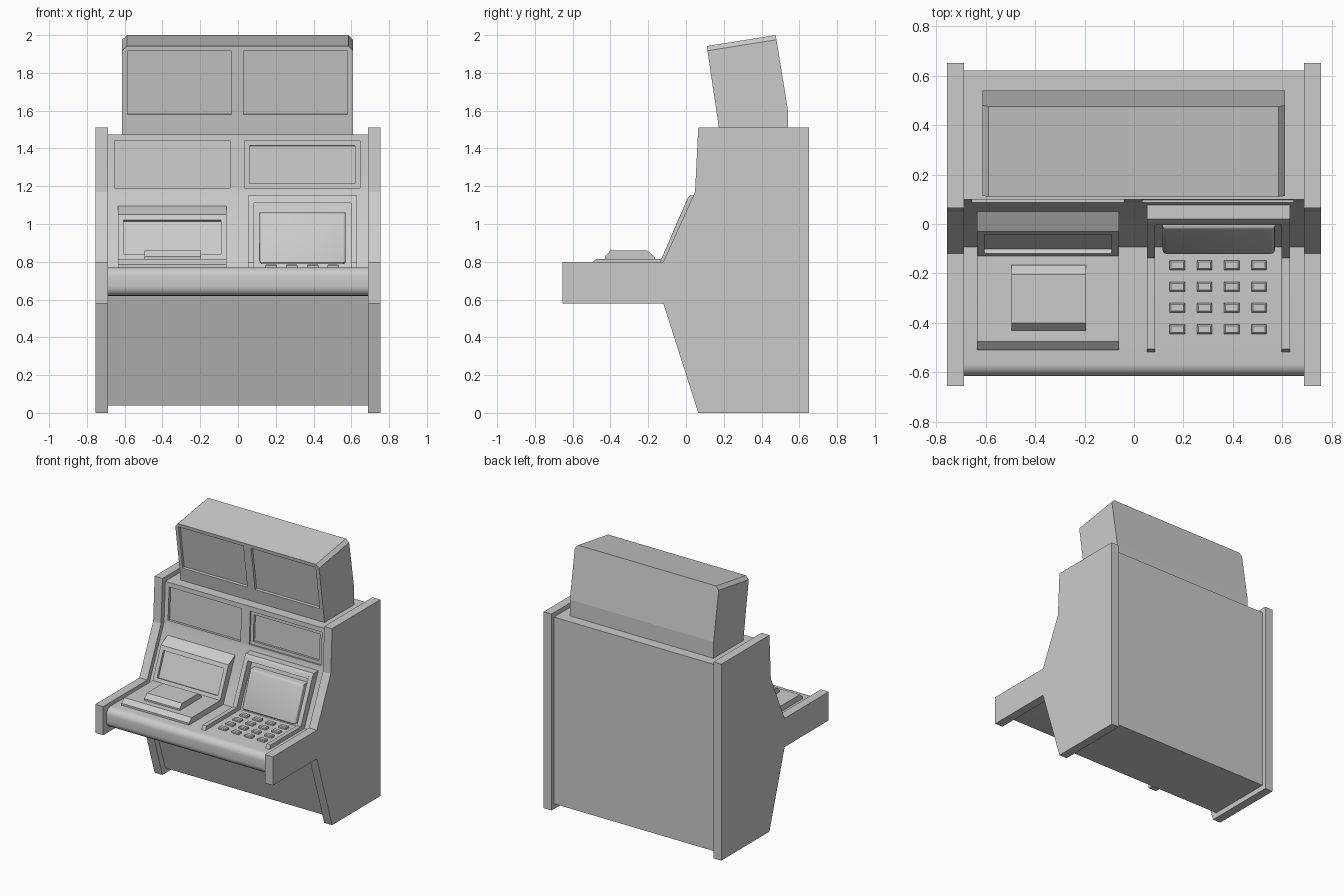
import bpy, bmesh, math
from mathutils import Vector

if "Cube" in bpy.data.objects:
    bpy.data.objects.remove(bpy.data.objects["Cube"], do_unlink=True)

grey = bpy.data.materials.new("light grey")
grey.use_nodes = True
COLOUR = (0.6, 0.6, 0.6, 1)
grey.diffuse_color = COLOUR
grey.node_tree.nodes["Principled BSDF"].inputs["Base Color"].default_value = COLOUR


def extrude(name, profile, x0, x1, bevel=0, pick=None, segments=1):
    """Extrude a (y, z) profile from x0 to x1, bevelling the edges that pick accepts."""
    bm = bmesh.new()
    base = bm.faces.new([bm.verts.new((x0, y, z)) for y, z in profile])
    side = bmesh.ops.extrude_face_region(bm, geom=[base])["geom"]
    for v in side:
        if isinstance(v, bmesh.types.BMVert):
            v.co.x = x1
    bmesh.ops.recalc_face_normals(bm, faces=bm.faces)
    if bevel:
        edges = [e for e in bm.edges if pick(e.verts[0].co, e.verts[1].co)]
        bmesh.ops.bevel(bm, geom=edges, offset=bevel, segments=segments,
                        profile=0.5, affect='EDGES')
    mesh = bpy.data.meshes.new(name)
    bm.to_mesh(mesh)
    bm.free()
    mesh.materials.append(grey)
    obj = bpy.data.objects.new(name, mesh)
    bpy.context.collection.objects.link(obj)
    return obj


def slab(p, q, z0, z1, inward, outward):
    """Profile of a slab lying along the line p-q between two heights."""
    p, q = Vector(p), Vector(q)
    a, b = (p.lerp(q, (z - p.y) / (q.y - p.y)) for z in (z0, z1))
    d = (q - p).normalized()
    n = Vector((-d.y, d.x))
    return [a - n * inward, a + n * outward, b + n * outward, b - n * inward]


def recess(obj, line, x0, x1, z0, z1, depth):
    """Cut a shallow window into a sloping face."""
    cutter = extrude("cutter", slab(*line, z0, z1, depth, 0.1), x0, x1)
    cutter.hide_render = True
    mod = obj.modifiers.new("window", 'BOOLEAN')
    mod.operation, mod.solver, mod.object = 'DIFFERENCE', 'EXACT', cutter
    bpy.context.view_layer.objects.active = obj
    bpy.ops.object.modifier_apply(modifier=mod.name)
    bpy.data.objects.remove(cutter, do_unlink=True)


def smooth(obj):
    bpy.ops.object.select_all(action='DESELECT')
    obj.select_set(True)
    bpy.context.view_layer.objects.active = obj
    bpy.ops.object.shade_smooth_by_angle(angle=math.radians(35))


# Side panels
side_profile = [(0.065, 0), (0.65, 0), (0.65, 1.51), (0.065, 1.51), (0.048, 1.17),
                (-0.12, 0.8), (-0.655, 0.8), (-0.655, 0.58), (-0.12, 0.58)]
for name, s in (("left_side_panel", 1), ("right_side_panel", -1)):
    extrude(name, side_profile, s * 0.688, s * 0.755)

# Cabinet body with a rounded shelf lip
waist, brow = (0.085, 1.17), (0.1, 1.475)
elbow = (-0.093, 0.77)
body = extrude("cabinet_body",
               [(0.1, 0.04), (0.62, 0.04), (0.62, 1.475), brow, waist, elbow,
                (-0.615, 0.77), (-0.615, 0.62), (-0.09, 0.62)],
               -0.69, 0.69, 0.05,
               lambda a, b: a.y < -0.6 and b.y < -0.6 and abs(a.x - b.x) > 1, 6)

# Upper display windows
upper = (waist, brow)
recess(body, upper, -0.655, -0.04, 1.19, 1.44, 0.02)
recess(body, upper, 0.035, 0.645, 1.19, 1.44, 0.012)
recess(body, upper, 0.06, 0.62, 1.215, 1.415, 0.03)
smooth(body)

# Leaning hood with two windows
front = ((0.18, 1.47), (0.11, 1.942))
hood = extrude("hood", [front[0], front[1], (0.475, 2), (0.54, 1.6), (0.54, 1.47)],
               -0.613, 0.61, 0.025,
               lambda a, b: abs(a.x - b.x) < 0.1 and min(a.z, b.z) > 1.9)
for x in (-0.585, 0.03):
    recess(hood, front, x, x + 0.55, 1.58, 1.915, 0.02)

# Left console: low platform running up into a sloped screen
slope = ((-0.13, 0.815), (-0.03, 1.05))
console = extrude("left_console",
                  [(-0.51, 0.765), (-0.51, 0.785), (-0.475, 0.815), *slope,
                   (0.05, 1.095), (0.1, 1.05), (0, 0.765)], -0.635, -0.06)
recess(console, slope, -0.605, -0.09, 0.84, 1.02, 0.02)
extrude("raised_pad", [(-0.43, 0.81), (-0.43, 0.828), (-0.4, 0.86), (-0.205, 0.86),
                       (-0.165, 0.825), (-0.165, 0.81)], -0.495, -0.195)

# Right console: bent rails, top bar and bulging screen
rail_profile = [(-0.52, 0.765), (-0.505, 0.8), (-0.137, 0.8), (0.008, 1.135),
                (0.02, 1.15), (0.08, 1.15), (-0.05, 0.765)]
for name, x in (("left_rail", 0.597), ("right_rail", 0.052)):
    extrude(name, rail_profile, x, x + 0.033)
extrude("rail_top_bar", [(-0.005, 1.11), (0.008, 1.135), (0.02, 1.15), (0.08, 1.15),
                         (0.065, 1.11)], 0.08, 0.6)
screen = extrude("right_screen", [(-0.125, 0.79), (-0.02, 1.06), (0.06, 1.06),
                                  (-0.06, 0.79)], 0.115, 0.57, 0.015,
                 lambda a, b: a.y + b.y < -0.03 and max(a.y, b.y) < -0.01, 3)
smooth(screen)

# Keypad
for row in range(4):
    for col in range(4):
        x, y = 0.175 + 0.11 * col, -0.167 - 0.086 * row
        extrude(f"key_{row}_{col}",
                [(y - 0.019, 0.765), (y - 0.019, 0.787), (y + 0.019, 0.787),
                 (y + 0.019, 0.765)], x - 0.031, x + 0.031, 0.006,
                lambda a, b: min(a.z, b.z) > 0.78)
